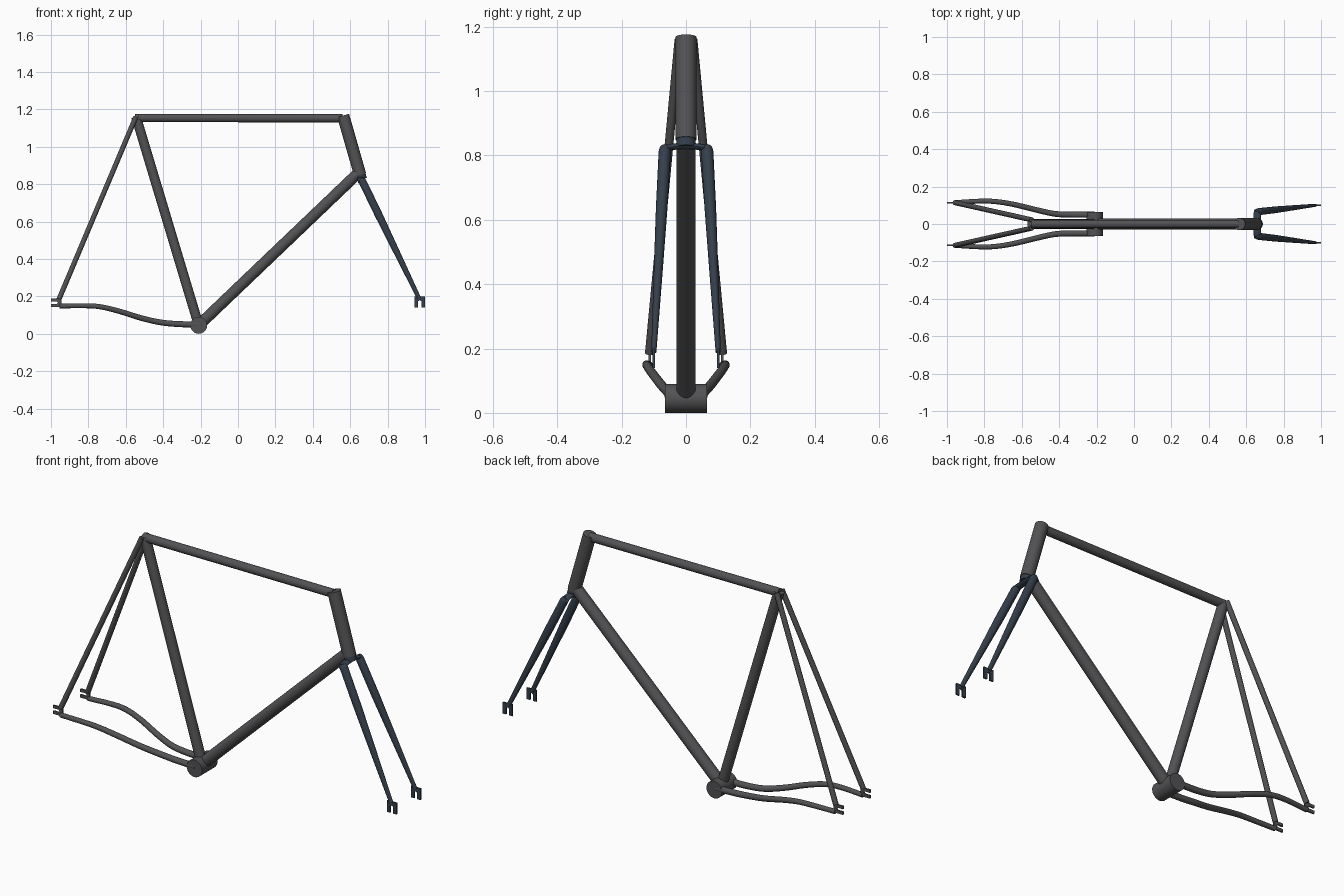
import bpy, bmesh, math
from mathutils import Vector

if "Cube" in bpy.data.objects:
    bpy.data.objects.remove(bpy.data.objects["Cube"])


def material(name, rgb):
    m = bpy.data.materials.new(name)
    m.diffuse_color = (*rgb, 1)
    m.use_nodes = True
    m.node_tree.nodes["Principled BSDF"].inputs["Base Color"].default_value = m.diffuse_color
    return m


FRAME = material("frame_grey", (0.085, 0.085, 0.09))
FORK = material("fork_blue", (0.035, 0.05, 0.07))


def finish(bm, name, mat):
    bmesh.ops.recalc_face_normals(bm, faces=bm.faces)
    me = bpy.data.meshes.new(name)
    bm.to_mesh(me)
    bm.free()
    ob = bpy.data.objects.new(name, me)
    bpy.context.collection.objects.link(ob)
    me.materials.append(mat)
    bpy.ops.object.select_all(action='DESELECT')
    ob.select_set(True)
    bpy.context.view_layer.objects.active = ob
    bpy.ops.object.shade_smooth_by_angle(angle=math.radians(35))
    return ob


def tube(name, pts, radii, mat=FRAME, ref=(0, 1, 0), sides=28):
    """Sweep an ellipse along pts; radii = (along ref, across) per point."""
    bm = bmesh.new()
    pts = [Vector(p) for p in pts]
    rings = []
    for i, p in enumerate(pts):
        d = (pts[min(i + 1, len(pts) - 1)] - pts[max(i - 1, 0)]).normalized()
        r = Vector(ref)
        u = (r - d * r.dot(d)).normalized()
        v = d.cross(u)
        a, b = radii[i]
        ring = []
        for k in range(sides):
            t = 2 * math.pi * k / sides
            ring.append(bm.verts.new(p + u * a * math.cos(t) + v * b * math.sin(t)))
        rings.append(ring)
    for r0, r1 in zip(rings, rings[1:]):
        for k in range(sides):
            j = (k + 1) % sides
            bm.faces.new((r0[k], r0[j], r1[j], r1[k]))
    bm.faces.new(rings[0])
    bm.faces.new(rings[-1])
    return finish(bm, name, mat)


def straight(name, a, b, r, **kw):
    return tube(name, [a, b], [(r, r)] * 2, **kw)


def plate(name, profile, y, thick, mat):
    bm = bmesh.new()
    f = bm.faces.new([bm.verts.new((x, y - thick / 2, z)) for x, z in profile])
    ext = bmesh.ops.extrude_face_region(bm, geom=[f])["geom"]
    bmesh.ops.translate(bm, vec=(0, thick, 0),
                        verts=[g for g in ext if isinstance(g, bmesh.types.BMVert)])
    return finish(bm, name, mat)


def smooth_path(pts, steps=8):
    """Catmull-Rom interpolation."""
    P = [Vector(p) for p in pts]
    P = [2 * P[0] - P[1]] + P + [2 * P[-1] - P[-2]]
    out = []
    for a, b, c, d in zip(P, P[1:], P[2:], P[3:]):
        for s in range(steps):
            t = s / steps
            out.append(0.5 * (2 * b + (c - a) * t + (2 * a - 5 * b + 4 * c - d) * t * t
                              + (3 * b - a - 3 * c + d) * t ** 3))
    return out + [P[-2]]


# Main triangle
straight("bottom_bracket", (-0.21, -0.065, 0.045), (-0.21, 0.065, 0.045), 0.045, ref=(0, 0, 1))
straight("seat_tube", (-0.21, 0, 0.045), (-0.545, 0, 1.16), 0.026)
straight("down_tube", (-0.21, 0, 0.045), (0.638, 0, 0.855), 0.03)
straight("top_tube", (-0.55, 0, 1.154), (0.56, 0, 1.152), 0.022)
straight("head_tube", (0.562, 0, 1.167), (0.653, 0, 0.85), 0.033)

for side, s in (("left", 1), ("right", -1)):
    # Rear stays
    straight("seat_stay_" + side, (-0.546, s * 0.022, 1.16), (-0.957, s * 0.114, 0.185), 0.0135)
    path = smooth_path([(-0.21, s * 0.05, 0.05), (-0.32, s * 0.05, 0.052),
                        (-0.42, s * 0.054, 0.062), (-0.52, s * 0.075, 0.085),
                        (-0.64, s * 0.104, 0.122), (-0.74, s * 0.12, 0.145),
                        (-0.83, s * 0.122, 0.15), (-0.955, s * 0.115, 0.148)])
    n = len(path) - 1
    tube("chain_stay_" + side, path,
         [(0.0165 - 0.004 * i / n,) * 2 for i in range(n + 1)], sides=20)
    # Rear dropout, slot open to the back
    plate("rear_dropout_" + side,
          [(-1, 0.143), (-0.945, 0.143), (-0.945, 0.189), (-1, 0.189), (-1, 0.173),
           (-0.968, 0.173), (-0.963, 0.166), (-0.968, 0.159), (-1, 0.159)],
          s * 0.113, 0.008, FRAME)
    # Fork blade, tapering to the tip
    top, tip = Vector((0.658, s * 0.065, 0.83)), Vector((0.968, s * 0.1, 0.19))
    ts = [0, 0.012, 0.03, 0.3, 0.6, 1]
    rs = [(0.011, 0.011), (0.017, 0.018), (0.019, 0.021), (0.018, 0.021), (0.014, 0.017), (0.008, 0.011)]
    tube("fork_blade_" + side, [top.lerp(tip, t) for t in ts], rs, FORK)
    # Front dropout, slot open downwards
    plate("front_dropout_" + side,
          [(0.944, 0.2), (1, 0.2), (1, 0.14), (0.981, 0.14), (0.981, 0.174),
           (0.972, 0.18), (0.963, 0.174), (0.963, 0.14), (0.944, 0.14)],
          s * 0.1, 0.008, FORK)

# Fork crown and lower race
straight("fork_race", (0.651, 0, 0.856), (0.66, 0, 0.825), 0.03, mat=FORK)
arch = smooth_path([(0.662, -0.072, 0.808), (0.66, -0.058, 0.823), (0.658, -0.03, 0.828),
                    (0.658, 0, 0.829), (0.658, 0.03, 0.828), (0.66, 0.058, 0.823),
                    (0.662, 0.072, 0.808)], 4)
tube("fork_crown", arch, [(0.02, 0.01)] * len(arch), FORK, ref=(1, 0, 0), sides=20)
